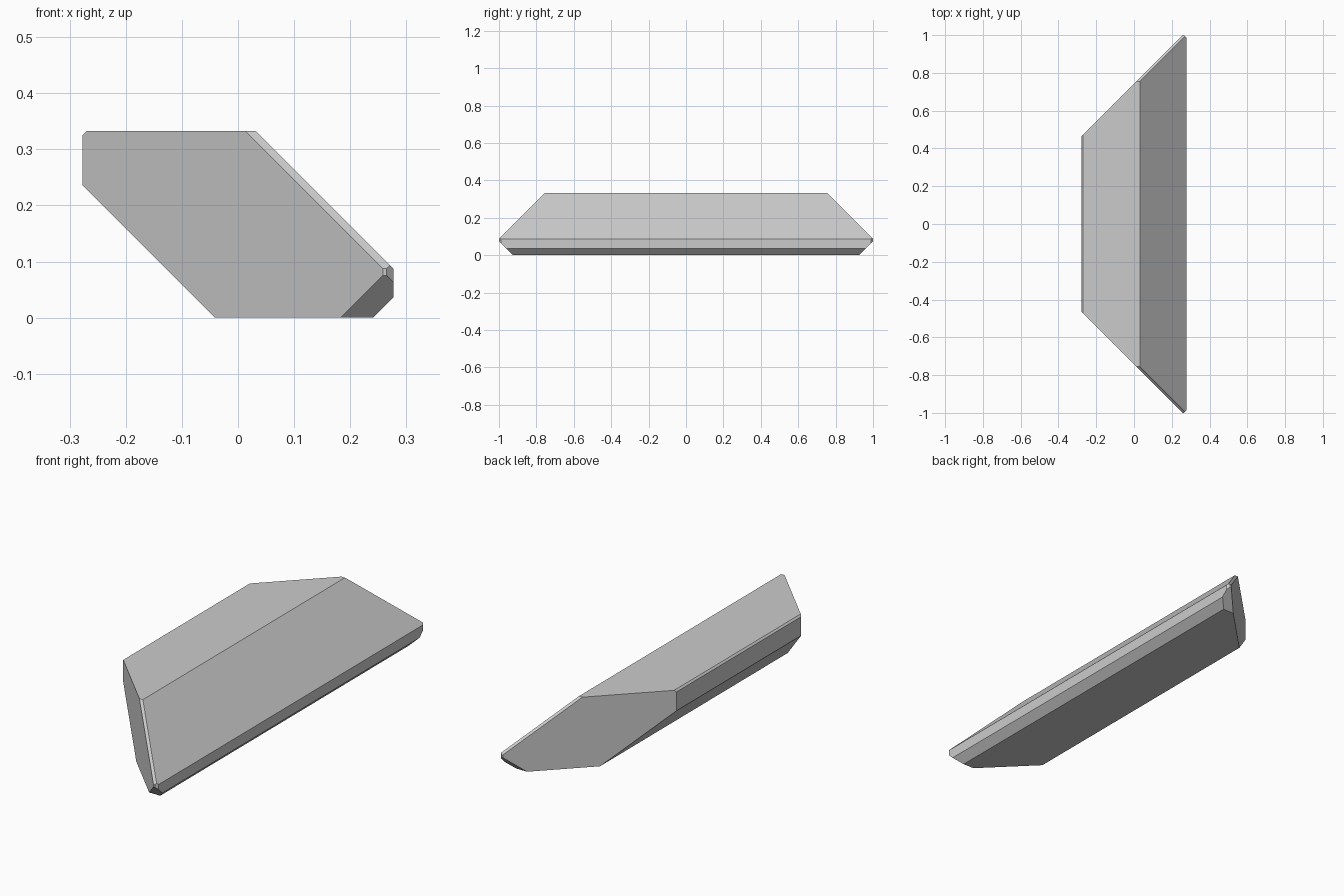
import bpy, bmesh
from mathutils import Vector

if "Cube" in bpy.data.objects:
    bpy.data.objects.remove(bpy.data.objects["Cube"])

# Start from a block, then trim it with 45-degree bevel planes
bm = bmesh.new()
bmesh.ops.create_cube(bm, size=1)
for v in bm.verts:
    v.co = Vector((v.co.x * 0.554, v.co.y * 2, (v.co.z + 0.5) * 0.333))


def trim(normal, offset):
    """Keep the part where normal . p <= offset and cap the cut."""
    n = Vector(normal)
    geom = bm.verts[:] + bm.edges[:] + bm.faces[:]
    cut = bmesh.ops.bisect_plane(bm, geom=geom, dist=1e-6, plane_co=n * offset / n.length_squared,
                                 plane_no=n, clear_outer=True)
    edges = [e for e in cut["geom_cut"] if isinstance(e, bmesh.types.BMEdge)]
    bmesh.ops.contextual_create(bm, geom=edges)


# Long bevels running along y
trim((1, 0, 1), 0.364)      # broad upper slope
trim((-1, 0, -1), 0.041)    # broad underside slope
trim((1, 0, -1), 0.241)     # lower right edge
trim((-1, 0, 1), 0.602)     # upper left edge

# Mirrored end bevels
for s in (1, -1):
    trim((-1, s, 0), 0.742)  # diagonal end
    trim((0, s, 1), 1.088)   # upper end edge
    trim((0, s, -1), 0.925)  # lower end edge
    trim((1, s, 0), 1.265)   # tip corner

bmesh.ops.recalc_face_normals(bm, faces=bm.faces[:])
mesh = bpy.data.meshes.new("bevelled_slab")
bm.to_mesh(mesh)
bm.free()
slab = bpy.data.objects.new("bevelled_slab", mesh)
bpy.context.collection.objects.link(slab)
